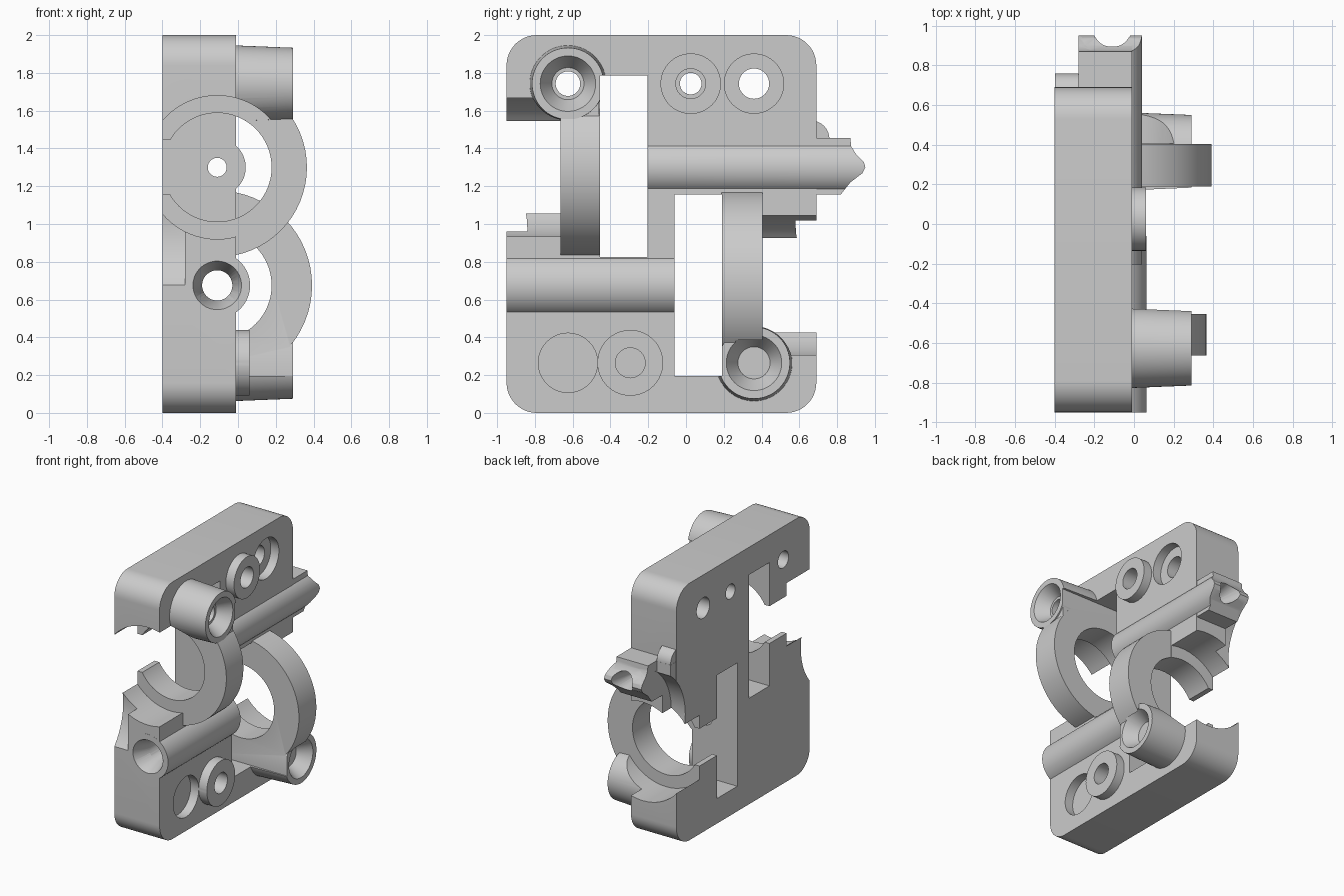
import bpy, bmesh, math
from mathutils import Matrix, Vector

cube = bpy.data.objects.get("Cube")
if cube:
    bpy.data.objects.remove(cube)

grey = bpy.data.materials.new("plain_grey")
grey.use_nodes = True
grey.diffuse_color = (0.6, 0.6, 0.6, 1)
grey.node_tree.nodes["Principled BSDF"].inputs["Base Color"].default_value = (0.6, 0.6, 0.6, 1)


def finish(name, bm):
    bmesh.ops.recalc_face_normals(bm, faces=bm.faces)
    mesh = bpy.data.meshes.new(name)
    bm.to_mesh(mesh)
    bm.free()
    mesh.materials.append(grey)
    obj = bpy.data.objects.new(name, mesh)
    bpy.context.collection.objects.link(obj)
    return obj


def box(name, xs, ys, zs):
    bm = bmesh.new()
    bmesh.ops.create_cube(bm, size=1)
    for v in bm.verts:
        v.co = Vector([(s[0] + s[1]) / 2 + c * (s[1] - s[0])
                       for c, s in zip(v.co, (xs, ys, zs))])
    return finish(name, bm)


def cylinder(name, axis, span, centre, r1, r2=None):
    """Round bar or cone; centre is (y, z) for axis X and (x, z) for axis Y."""
    bm = bmesh.new()
    bmesh.ops.create_cone(bm, cap_ends=True, segments=64, radius1=r1,
                          radius2=r1 if r2 is None else r2, depth=span[1] - span[0])
    mid = (span[0] + span[1]) / 2
    if axis == "X":
        turn, loc = Matrix.Rotation(math.pi / 2, 4, "Y"), (mid, *centre)
    else:
        turn, loc = Matrix.Rotation(-math.pi / 2, 4, "X"), (centre[0], mid, centre[1])
    bm.transform(Matrix.Translation(loc) @ turn)
    return finish(name, bm)


def extrude_profile(name, points, xs):
    """Extrude a (y, z) outline along x."""
    bm = bmesh.new()
    face = bm.faces.new([bm.verts.new((xs[0], y, z)) for y, z in points])
    out = bmesh.ops.extrude_face_region(bm, geom=[face])
    bmesh.ops.translate(bm, vec=(xs[1] - xs[0], 0, 0),
                        verts=[g for g in out["geom"] if isinstance(g, bmesh.types.BMVert)])
    return finish(name, bm)


def measure(mesh):
    """Volume of a mesh, and whether it is closed."""
    bm = bmesh.new()
    bm.from_mesh(mesh)
    result = bm.calc_volume(), all(e.is_manifold for e in bm.edges)
    bm.free()
    return result


def combine(target, tool, op):
    """Boolean that keeps the first solver giving a closed, plausible solid."""
    mod = target.modifiers.new(op, "BOOLEAN")
    mod.operation, mod.object = op, tool
    a, b = measure(target.data)[0], measure(tool.data)[0]
    low, high = {"UNION": (max(a, b), a + b), "DIFFERENCE": (a - b, a),
                 "INTERSECT": (0, min(a, b))}[op]
    for solver in ("MANIFOLD", "EXACT"):
        mod.solver = solver
        bpy.context.view_layer.update()
        graph = bpy.context.evaluated_depsgraph_get()
        mesh = bpy.data.meshes.new_from_object(target.evaluated_get(graph))
        volume, closed = measure(mesh)
        if closed and low - 1e-4 < volume < high + 1e-4 and abs(volume - a) > 1e-6:
            break
    target.modifiers.remove(mod)
    target.data = mesh
    bpy.data.objects.remove(tool)


def add(tool):
    combine(body, tool, "UNION")


def cut(tool):
    combine(body, tool, "DIFFERENCE")


# Plate with rounded corners
BACK, FACE, AXIS_X = -0.4, -0.01, -0.11
UPPER, LOWER = 1.30, 0.675
corner = 0.16
outline = []
for cy, cz, start in ((0.53, 1.84, 0), (-0.79, 1.84, 90), (-0.79, 0.16, 180), (0.53, 0.16, 270)):
    for i in range(13):
        a = math.radians(start + i * 7.5)
        outline.append((cy + corner * math.cos(a), cz + corner * math.sin(a)))
body = extrude_profile("bearing_block", outline, (BACK, FACE))

# Bearing rings, with the webs that join them to the screw bosses
RINGS = ((UPPER, (-0.664, -0.454), 0.475), (LOWER, (0.189, 0.404), 0.502))
for z, ys, r in RINGS:
    ring = cylinder("ring", "Y", ys, (AXIS_X, z), r)
    combine(ring, box("ring_limit", (-0.05, 1), (-1, 1), (0.2, 1.74)), "INTERSECT")
    add(ring)
add(box("upper_web", (-0.06, 0.28), (-0.62, -0.46), (1.56, 1.73)))
add(box("lower_web", (-0.06, 0.28), (0.195, 0.36), (0.202, 0.37)))

# Tapered screw bosses and raised washers
BOSSES = ((-0.625, 1.743), (0.36, 0.265))
WASHERS = (((0.025, 1.743), 0.16), ((-0.295, 0.265), 0.174))
RECESSES = ((0.36, 1.743), (-0.625, 0.265))
for c in BOSSES:
    add(cylinder("boss", "X", (-0.03, 0.29), c, 0.203, 0.19))
for c, r in WASHERS:
    add(cylinder("washer", "X", (-0.03, 0.06), c, r))

# Round rod housings, the upper one ending in a wedge-shaped nose
add(cylinder("lower_rod", "Y", (-0.951, -0.05), (AXIS_X, LOWER), 0.174))
nose = [(-0.22, 1.157), (0.82, 1.157), (0.87, 1.22), (0.935, 1.27), (0.95, 1.3),
        (0.94, 1.33), (0.9, 1.37), (0.875, 1.41), (0.87, 1.455), (-0.22, 1.455)]
rod = cylinder("upper_rod", "Y", (-0.3, 1), (AXIS_X, UPPER), 0.151)
combine(rod, extrude_profile("nose_limit", nose, (-0.5, 0.5)), "INTERSECT")
add(rod)
add(extrude_profile("nose", nose[1:-1] + [(0.6, 1.455), (0.6, 1.157)], (-0.281, -0.011)))

# Rounded key on the back edge
key = box("key", (-0.399, -0.279), (0.5, 0.76), (1.2, 1.45))
combine(key, cylinder("key_top", "X", (-0.398, -0.279), (0.661, 1.45), 0.098), "UNION")
add(key)

# Clearance cut-outs at both ends and the curved notches beside them
cut(cylinder("front_clearance", "Y", (-1.2, -0.665), (AXIS_X, UPPER), 0.38))
cut(cylinder("back_clearance", "Y", (0.405, 0.8), (AXIS_X, LOWER), 0.383))
cut(cylinder("front_notch", "X", (-0.6, -0.28), (-1.3, 0.975), 0.46))
cut(cylinder("back_notch", "X", (-0.6, -0.28), (1.04, 1.0), 0.46))

# Tall slots beside the rings
cut(box("upper_slot", (-1, 1), (-0.455, -0.205), (0.825, 1.785)))
cut(box("lower_slot", (-1, 1), (-0.06, 0.19), (0.195, 1.155)))

# Ring bores and their openings through the rear face
for z, ys, r in RINGS:
    wide = (ys[0] - 0.02, ys[1] + 0.02)
    cut(cylinder("ring_bore", "Y", wide, (AXIS_X, z), 0.288))
    cut(box("rear_opening", (-0.6, -0.3), wide, (z - 0.145, z + 0.145)))

# Rod bores
cut(cylinder("lower_bore", "Y", (-1, 0), (AXIS_X, LOWER), 0.08))
cut(cylinder("lower_flare", "Y", (-0.96, -0.82), (AXIS_X, LOWER), 0.132, 0.078))
cut(cylinder("upper_bore", "Y", (-0.25, 1), (AXIS_X, UPPER), 0.05))
cut(cylinder("upper_flare", "Y", (0.76, 0.97), (AXIS_X, UPPER), 0.048, 0.095))

# Screw holes, countersinks and recesses
for c in BOSSES:
    cut(cylinder("boss_hole", "X", (-1, 1), c, 0.065))
    cut(cylinder("boss_sink", "X", (0.19, 0.3), c, 0.085, 0.153))
for c, r in WASHERS:
    cut(cylinder("washer_hole", "X", (-1, 1), c, 0.057))
    cut(cylinder("washer_sink", "X", (-0.25, 0.07), c, 0.079))
for c in RECESSES:
    cut(cylinder("recess_hole", "X", (-1, 1), c, 0.08))
    cut(cylinder("recess", "X", (-0.08, 0.1), c, 0.157))

# Smooth round surfaces, keep hard edges
bpy.ops.object.select_all(action="DESELECT")
body.select_set(True)
bpy.context.view_layer.objects.active = body
bpy.ops.object.shade_smooth_by_angle(angle=math.radians(30))
